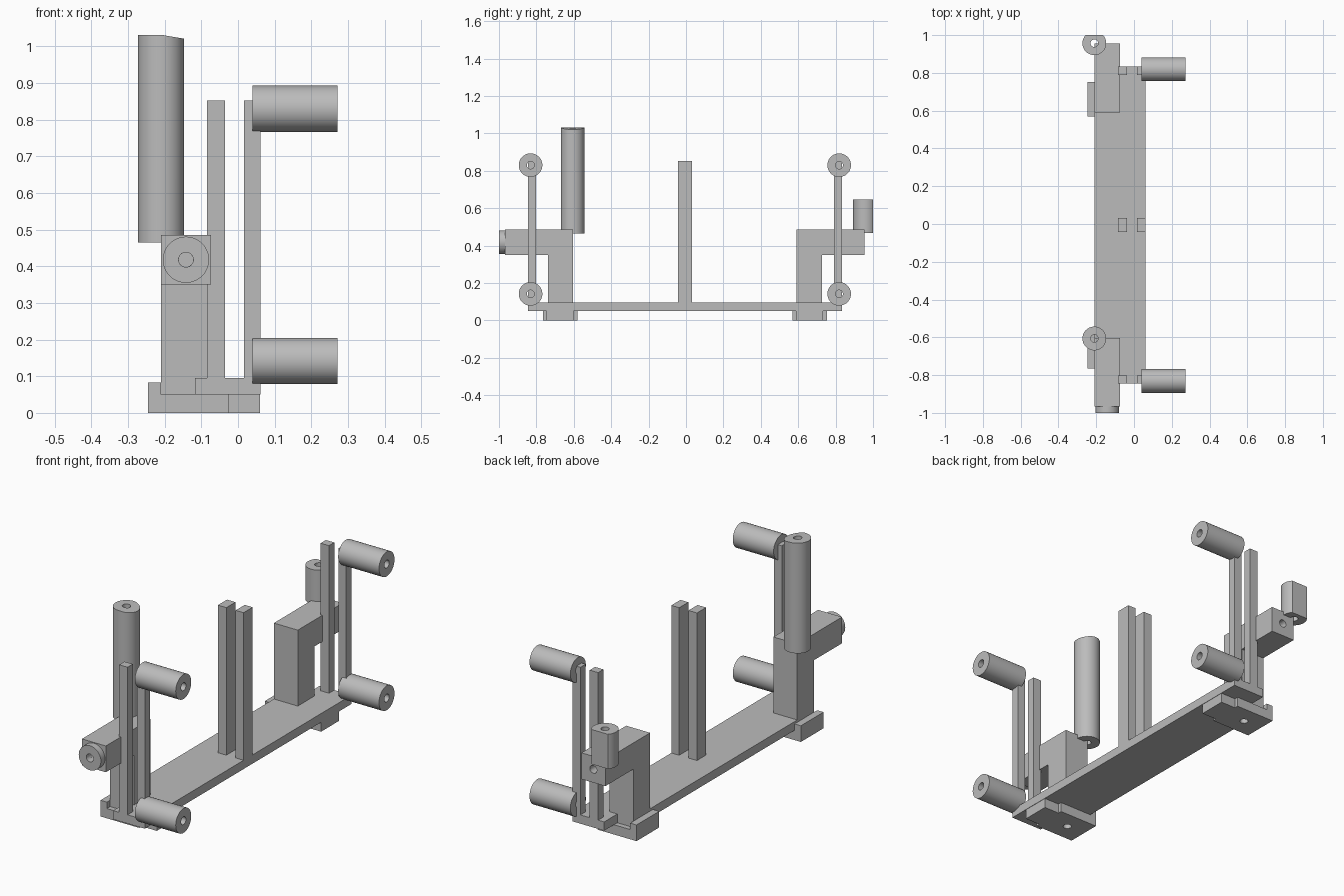
import bpy, bmesh, math
from mathutils import Matrix, Vector

if "Cube" in bpy.data.objects:
    bpy.data.objects.remove(bpy.data.objects["Cube"], do_unlink=True)

grey = bpy.data.materials.new("plain grey")
grey.use_nodes = True
COLOUR = (0.5, 0.5, 0.5, 1)
grey.diffuse_color = COLOUR
grey.node_tree.nodes["Principled BSDF"].inputs["Base Color"].default_value = COLOUR

MID = -0.006      # symmetry plane of the frame in y
BORE = 0.02
R = 0.063


def finish(name, bm, smooth=False):
    bmesh.ops.recalc_face_normals(bm, faces=bm.faces)
    mesh = bpy.data.meshes.new(name)
    bm.to_mesh(mesh)
    bm.free()
    mesh.materials.append(grey)
    ob = bpy.data.objects.new(name, mesh)
    bpy.context.collection.objects.link(ob)
    bpy.ops.object.select_all(action='DESELECT')
    ob.select_set(True)
    bpy.context.view_layer.objects.active = ob
    if smooth:
        bpy.ops.object.shade_smooth_by_angle(angle=math.radians(35))
    return ob


def prism(name, outline, place, direction):
    """Extrude a 2D outline; place maps its points into space."""
    bm = bmesh.new()
    face = bm.faces.new([bm.verts.new(place(a, b)) for a, b in outline])
    ext = bmesh.ops.extrude_face_region(bm, geom=[face])
    verts = [v for v in ext["geom"] if isinstance(v, bmesh.types.BMVert)]
    bmesh.ops.translate(bm, verts=verts, vec=direction)
    return finish(name, bm)


def box(name, x0, x1, y0, y1, z0, z1):
    return prism(name, [(x0, y0), (x1, y0), (x1, y1), (x0, y1)],
                 lambda a, b: (a, b, z0), (0, 0, z1 - z0))


def tube(name, start, axis, length, shape=None):
    """Cylinder with a through bore, starting at a point along an axis."""
    bm = bmesh.new()
    n = 48
    turn = Vector(axis).to_track_quat('Z', 'Y').to_matrix().to_4x4()
    frame = Matrix.Translation(start) @ turn
    loops = []
    for r, h in ((R, 0), (R, length), (BORE, length), (BORE, 0)):
        loops.append([bm.verts.new(frame @ Vector((r * math.cos(2 * math.pi * i / n),
                                                   r * math.sin(2 * math.pi * i / n), h)))
                      for i in range(n)])
    for k in range(4):
        a, b = loops[k], loops[(k + 1) % 4]
        for i in range(n):
            j = (i + 1) % n
            bm.faces.new((a[i], a[j], b[j], b[i]))
    if shape:
        shape(bm)
    return finish(name, bm, True)


def drill(ob, centre, axis, depth):
    bpy.ops.mesh.primitive_cylinder_add(
        vertices=24, radius=BORE, depth=depth, location=centre,
        rotation=Vector(axis).to_track_quat('Z', 'Y').to_euler())
    cutter = bpy.context.object
    cutter.hide_render = True
    mod = ob.modifiers.new("bore", 'BOOLEAN')
    mod.object = cutter
    mod.operation = 'DIFFERENCE'
    mod.solver = 'EXACT'
    bpy.context.view_layer.objects.active = ob
    bpy.ops.object.modifier_apply(modifier=mod.name)
    bpy.data.objects.remove(cutter, do_unlink=True)


# Base plate with the corners notched around the columns
half = [(0.062, 0.839), (-0.118, 0.839), (-0.118, 0.72), (-0.21, 0.72)]
plate = half + [(x, -y) for x, y in reversed(half)]
prism("base_plate", plate, lambda x, y: (x, MID + y, 0.05), (0, 0, 0.045))

# Middle pair of posts
POSTS = {"right": (-0.084, -0.036), "left": (0.017, 0.062)}
for side, (x0, x1) in POSTS.items():
    box(f"middle_post_{side}", x0, x1, MID - 0.037, MID + 0.037, 0.09, 0.853)

# Parts repeated at both ends
for end, s in (("front", -1), ("back", 1)):
    for side, (x0, x1) in POSTS.items():
        box(f"{end}_post_{side}", x0, x1, MID + s * 0.796, MID + s * 0.839, 0.09, 0.853)

    # Rollers on the outer post
    for level, z in (("lower", 0.142), ("upper", 0.83)):
        tube(f"{end}_{level}_roller", (0.04, MID + s * 0.825, z), (1, 0, 0), 0.232)

    # T-shaped foot with a raised lip
    wide, narrow, c = 0.092, 0.072, 0.667
    tee = [(-0.246, -wide), (-0.025, -wide), (-0.025, -narrow), (0.06, -narrow),
           (0.06, narrow), (-0.025, narrow), (-0.025, wide), (-0.246, wide)]
    foot = prism(f"{end}_foot", tee, lambda x, y: (x, MID + s * c + y, 0), (0, 0, 0.05))
    drill(foot, (-0.142, MID + s * c, 0), (0, 0, 1), 0.08)
    box(f"{end}_foot_lip", -0.246, -0.21, MID + s * c - wide, MID + s * c + wide, 0.05, 0.083)

    # Column with an arm reaching outwards
    ell = [(0.597, 0.047), (0.732, 0.047), (0.732, 0.35), (0.961, 0.35),
           (0.961, 0.485), (0.597, 0.485)]
    column = prism(f"{end}_column", ell, lambda y, z: (-0.21, MID + s * y, z), (0.136, 0, 0))
    drill(column, (-0.142, MID + s * 0.961, 0.418), (0, 1, 0), 0.2)

# Short stub on the end of the front arm
tube("front_stub", (-0.142, -1.0, 0.418), (0, 1, 0), 0.034)


# Tall upright cylinder with a slightly sloped top
def slope_top(bm):
    for v in bm.verts:
        if v.co.z > 1:
            v.co.z -= 0.17 * max(0, v.co.x + 0.205)


tube("tall_cylinder", (-0.21, -0.606, 0.465), (0, 0, 1), 0.566, slope_top)


# Short upright cylinder with a flat cut on its outer side
def flatten_back(bm):
    geom = bm.verts[:] + bm.edges[:] + bm.faces[:]
    bmesh.ops.bisect_plane(bm, geom=geom, plane_co=(0, 1, 0), plane_no=(0, 1, 0),
                           clear_outer=True)
    bmesh.ops.holes_fill(bm, edges=[e for e in bm.edges if e.is_boundary], sides=0)


tube("short_cylinder", (-0.21, 0.957, 0.468), (0, 0, 1), 0.178, flatten_back)
